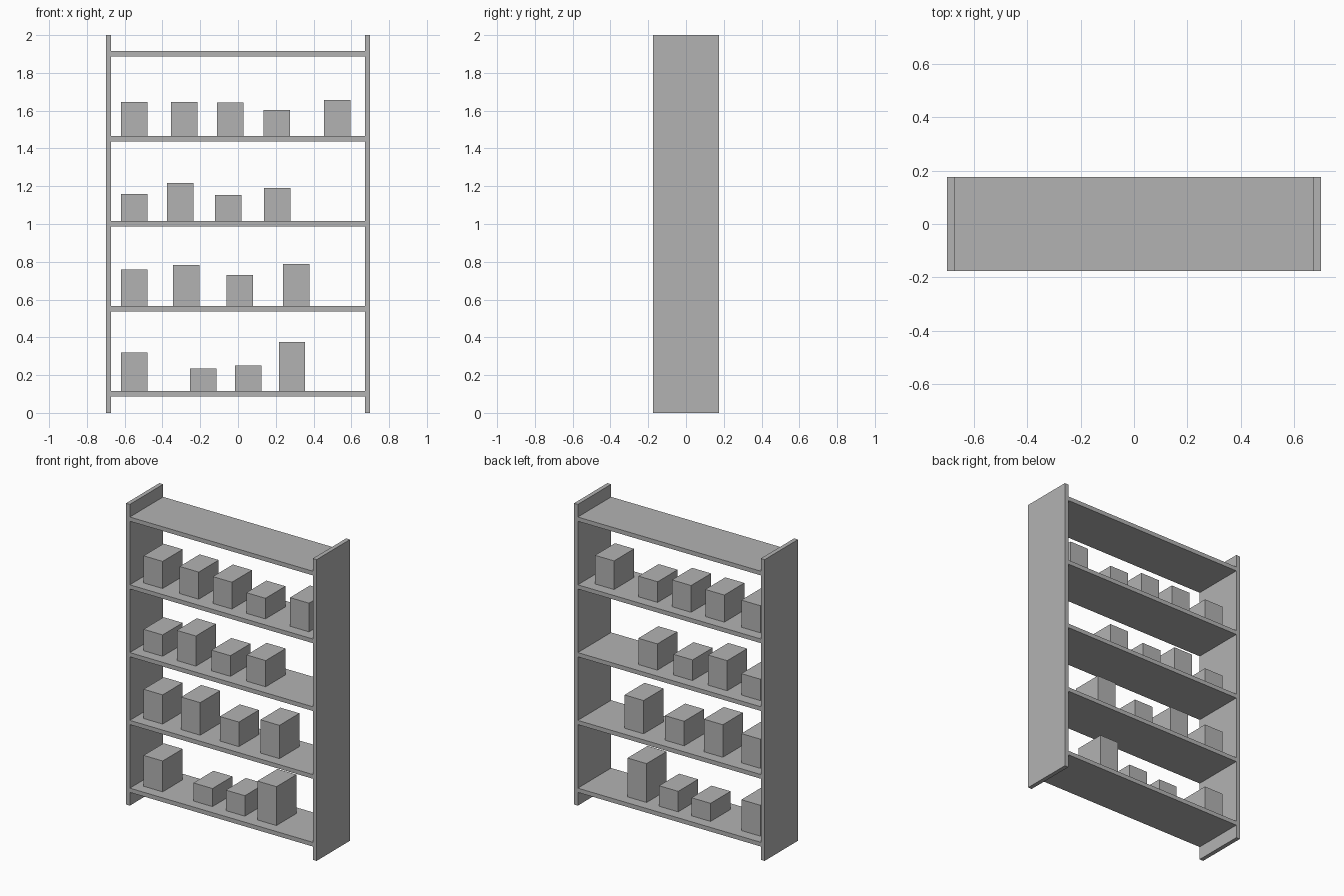
import bpy

if "Cube" in bpy.data.objects:
    bpy.data.objects.remove(bpy.data.objects["Cube"])

grey = bpy.data.materials.new("plain grey")
grey.diffuse_color = (0.45, 0.45, 0.45, 1)
grey.use_nodes = True
grey.node_tree.nodes["Principled BSDF"].inputs["Base Color"].default_value = grey.diffuse_color


def box(name, x, z0, z1, width, depth):
    """Box centred on x and y = 0, spanning z0 to z1."""
    bpy.ops.mesh.primitive_cube_add(size=1, location=(x, 0, (z0 + z1) / 2))
    ob = bpy.context.object
    ob.name = name
    ob.scale = (width, depth, z1 - z0)
    bpy.ops.object.transform_apply(location=False, rotation=False, scale=True)
    ob.data.materials.append(grey)
    return ob


T = 0.028       # board thickness
DEPTH = 0.35    # rack depth
WIDTH = 1.40    # outer width

# upright side panels
for side, sx in (("left", -1), ("right", 1)):
    box(side + "_panel", sx * (WIDTH - T) / 2, 0, 2, T, DEPTH)

# five shelves, evenly spaced
shelf_tops = [0.116 + 0.45 * i for i in range(5)]
for i, top in enumerate(shelf_tops):
    box(f"shelf_{i + 1}", 0, top - T, top, WIDTH - 2 * T, DEPTH)

# stored boxes on the lower four shelves: (centre x, top z)
rows = [
    [(-0.55, 0.321), (-0.184, 0.236), (0.054, 0.252), (0.286, 0.374)],
    [(-0.55, 0.760), (-0.274, 0.782), (0.010, 0.729), (0.308, 0.787)],
    [(-0.55, 1.158), (-0.306, 1.216), (-0.052, 1.153), (0.207, 1.190)],
    [(-0.55, 1.646), (-0.285, 1.646), (-0.041, 1.644), (0.205, 1.603), (0.525, 1.656)],
]
for r, row in enumerate(rows):
    for c, (x, top) in enumerate(row):
        box(f"stored_box_{r + 1}_{c + 1}", x, shelf_tops[r], top, 0.14, 0.21)
